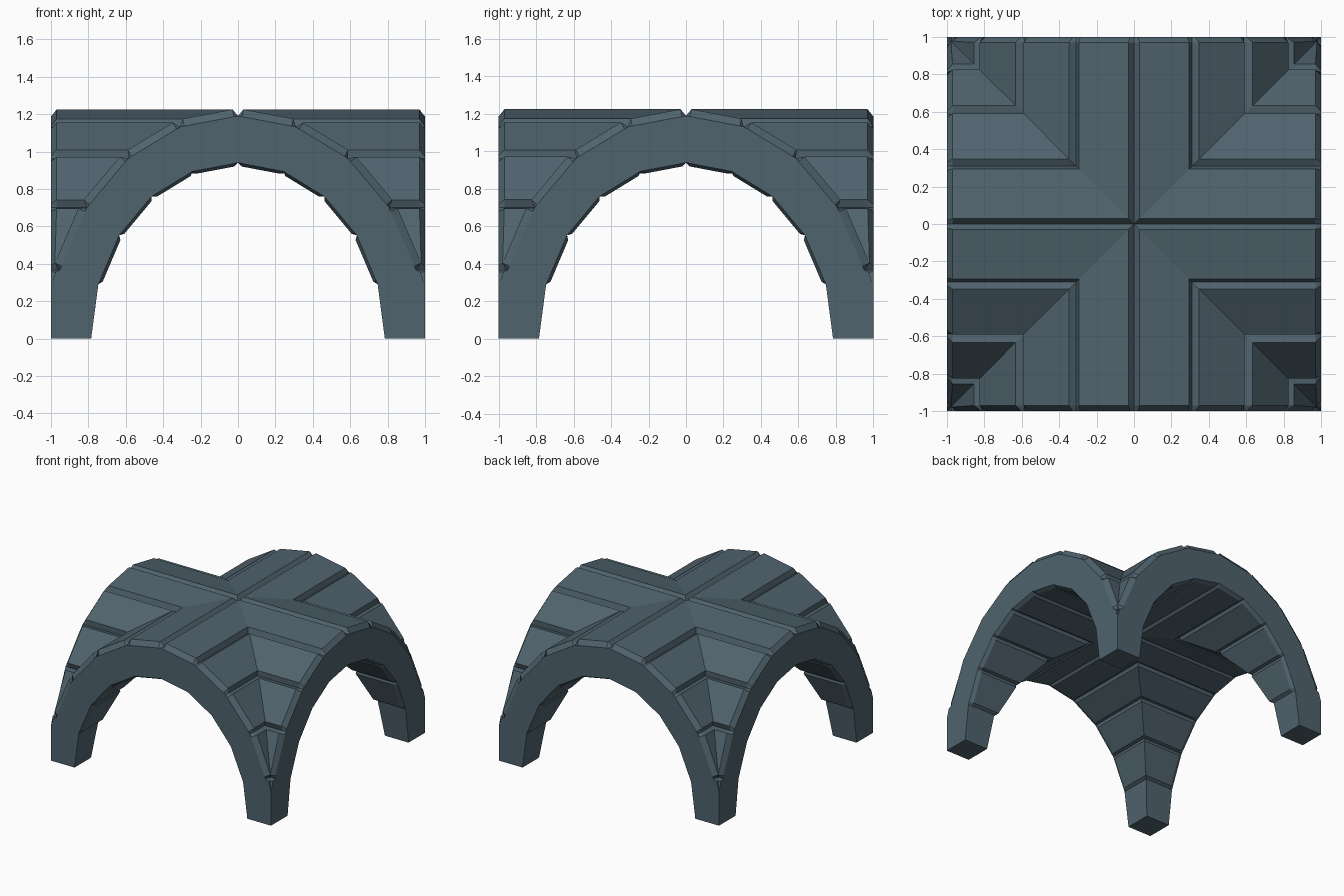
import bpy, bmesh, math
from mathutils import Vector, Matrix

if "Cube" in bpy.data.objects:
    bpy.data.objects.remove(bpy.data.objects["Cube"])

stone = bpy.data.materials.new("slate stone")
stone.diffuse_color = (0.08, 0.125, 0.155, 1)
stone.use_nodes = True
stone.node_tree.nodes["Principled BSDF"].inputs["Base Color"].default_value = stone.diffuse_color

EDGE = 0.97      # where the chamfer toward the arch face starts


def half_arch(ax, az, depth, inset, blocks):
    """Half outline, crown to foot: pairs of (raised point, flush point on the joint line)."""
    joints = [Vector((ax * math.sin(math.radians(18 * i)), az * math.cos(math.radians(18 * i))))
              for i in range(6)]
    pts = [(joints[0], joints[0])]
    for i in range(blocks):
        a, b = joints[i], joints[i + 1]
        d = (b - a).normalized()
        n = Vector((-d.y, d.x)) * depth
        for q in (a + d * inset, b - d * inset):
            pts.append((q + n, q))
        pts.append((b, b))
    return pts


def add_skin(bm, pts, side):
    """Strip from the diagonal mitre line out to the arch face; returns the face-edge verts."""
    rows = []
    for raised, flush in pts:
        rows.append([bm.verts.new((side * raised.x, -raised.x, raised.y)),
                     bm.verts.new((side * raised.x, -max(EDGE, raised.x), raised.y)),
                     bm.verts.new((side * flush.x, -1, flush.y))])
    for r, s in zip(rows, rows[1:]):
        for k in (0, 1):
            bm.faces.new((r[k], r[k + 1], s[k + 1], s[k]))
    return [r[2] for r in rows], rows[-1]


# Outer blocks, ending in a plain square leg
outer = half_arch(1.0, 1.19, 0.04, 0.022, 4)
for x, z in ((0.977, 0.355), (1.0, 0.28), (1.0, 0.0)):
    outer.append((Vector((x, z)), Vector((x, z))))
# Inner blocks, standing proud of the grooves, with a plain leg
inner = half_arch(0.785, 0.94, -0.016, 0.022, 4)
inner.append((Vector((0.785, 0)), Vector((0.785, 0))))

# One quarter of the vault: the two mirrored halves of one arch
bm = bmesh.new()
for side in (-1, 1):
    rim_out, foot_out = add_skin(bm, outer, side)
    rim_in, foot_in = add_skin(bm, inner, side)
    # Flat arch face
    bm.faces.new(rim_out + rim_in[::-1])
    # Half of the leg's underside
    bm.faces.new((foot_in[0], foot_in[2], foot_out[2]))

# Repeat the quarter around the centre, mitred on the diagonals
quarter = bm.verts[:] + bm.edges[:] + bm.faces[:]
for k in (1, 2, 3):
    new = bmesh.ops.duplicate(bm, geom=quarter)["geom"]
    bmesh.ops.rotate(bm, verts=[v for v in new if isinstance(v, bmesh.types.BMVert)],
                     cent=(0, 0, 0), matrix=Matrix.Rotation(math.pi / 2 * k, 3, 'Z'))
bmesh.ops.remove_doubles(bm, verts=bm.verts, dist=0.0005)
bmesh.ops.dissolve_degenerate(bm, dist=0.0001, edges=bm.edges)
bmesh.ops.recalc_face_normals(bm, faces=bm.faces)

mesh = bpy.data.meshes.new("groin_vault")
bm.to_mesh(mesh)
bm.free()
mesh.materials.append(stone)
vault = bpy.data.objects.new("groin_vault", mesh)
bpy.context.collection.objects.link(vault)
